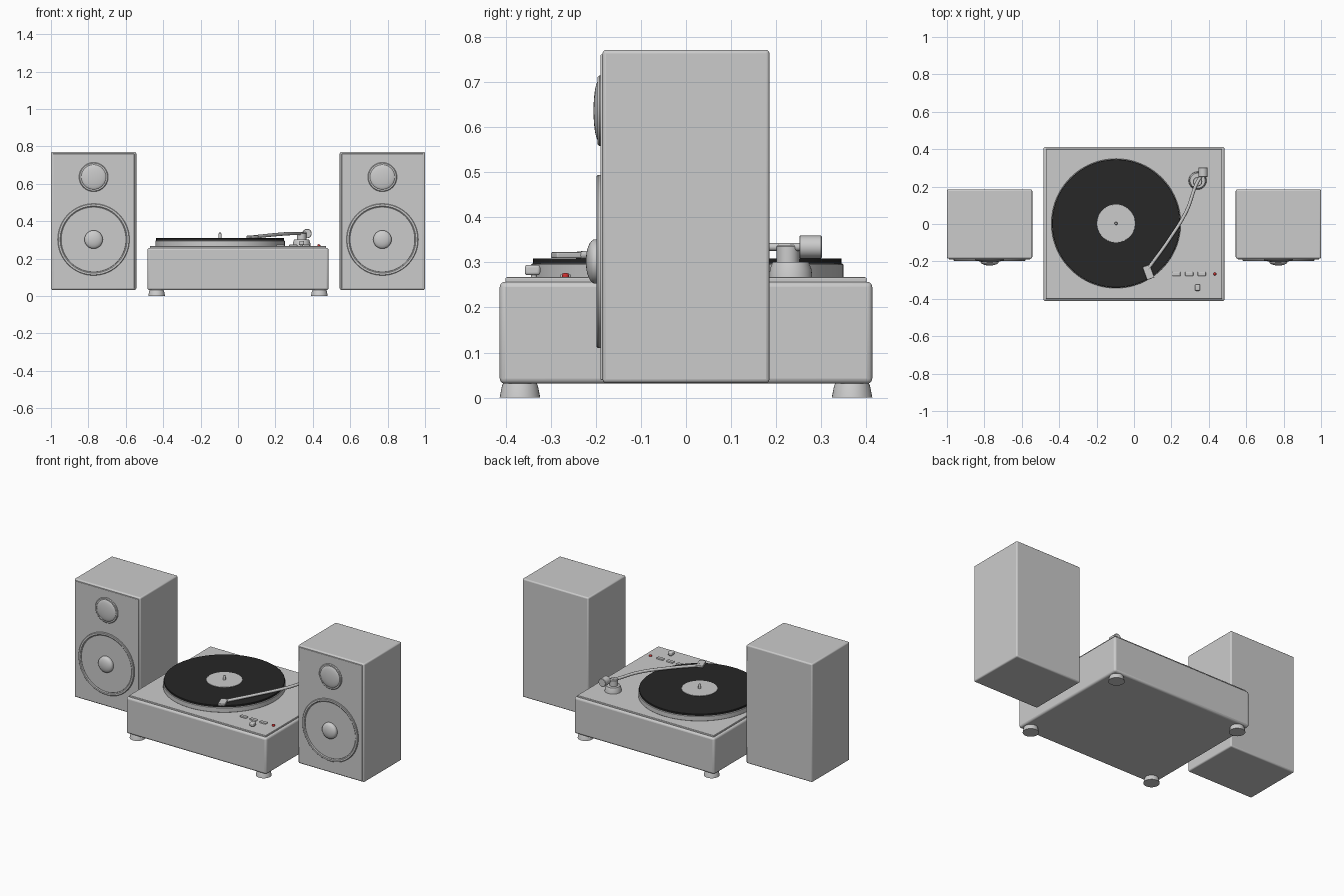
import bpy, bmesh, math
from mathutils import Matrix, Vector

if "Cube" in bpy.data.objects:
    bpy.data.objects.remove(bpy.data.objects["Cube"])


def finish(name, bm, mat=None, bevel=0):
    bmesh.ops.recalc_face_normals(bm, faces=bm.faces)
    me = bpy.data.meshes.new(name)
    bm.to_mesh(me)
    bm.free()
    ob = bpy.data.objects.new(name, me)
    bpy.context.collection.objects.link(ob)
    if mat:
        me.materials.append(mat)
    if bevel:
        m = ob.modifiers.new("bevel", 'BEVEL')
        m.width, m.segments = bevel, 3
    bpy.ops.object.select_all(action='DESELECT')
    bpy.context.view_layer.objects.active = ob
    ob.select_set(True)
    bpy.ops.object.shade_smooth_by_angle(angle=math.radians(35))
    return ob


def box(name, center, size, bevel=0.004, rot=0, mat=None):
    bm = bmesh.new()
    bmesh.ops.create_cube(bm, size=1, matrix=Matrix.Translation(center)
                          @ Matrix.Rotation(rot, 4, 'Z') @ Matrix.Diagonal((*size, 1)))
    return finish(name, bm, mat, bevel)


def lathe(name, origin, profile, axis=(0, 0, 1), mat=None, n=64):
    """Revolve (radius, height) points about an axis through origin."""
    bm = bmesh.new()
    place = Matrix.Translation(origin) @ Vector((0, 0, 1)).rotation_difference(
        Vector(axis)).to_matrix().to_4x4()
    rings = []
    for r, h in profile:
        if r < 1e-6:
            rings.append([bm.verts.new(place @ Vector((0, 0, h)))] * n)
        else:
            rings.append([bm.verts.new(place @ Vector((r * math.cos(a), r * math.sin(a), h)))
                          for a in (2 * math.pi * i / n for i in range(n))])
    for a, b in zip(rings, rings[1:]):
        for i in range(n):
            j = (i + 1) % n
            vs = list(dict.fromkeys((a[i], a[j], b[j], b[i])))
            if len(vs) > 2:
                bm.faces.new(vs)
    return finish(name, bm, mat)


def disc(r, z0, z1, b=0.002):
    return [(0, z0), (r - b, z0), (r, z0 + b), (r, z1 - b), (r - b, z1), (0, z1)]


def dome(r, h0, h1, steps=8):
    return [(0, 0), (r, 0)] + [
        (r * math.cos(t), h0 + (h1 - h0) * math.sin(t))
        for t in (math.pi / 2 * i / steps for i in range(steps + 1))]


def tube(name, points, radius):
    cu = bpy.data.curves.new(name, 'CURVE')
    cu.dimensions = '3D'
    cu.bevel_depth, cu.bevel_resolution, cu.use_fill_caps = radius, 4, True
    sp = cu.splines.new('BEZIER')
    sp.bezier_points.add(len(points) - 1)
    for bp, p in zip(sp.bezier_points, points):
        bp.co = p
        bp.handle_left_type = bp.handle_right_type = 'AUTO'
    bpy.context.collection.objects.link(bpy.data.objects.new(name, cu))


def colour(name, rgb):
    m = bpy.data.materials.new(name)
    m.diffuse_color = (*rgb, 1)
    m.use_nodes = True
    m.node_tree.nodes["Principled BSDF"].inputs["Base Color"].default_value = m.diffuse_color
    return m


black = colour("vinyl", (0.02, 0.02, 0.02))
red = colour("red", (0.6, 0.03, 0.03))

# Speakers
for side, x in (("left", -0.772), ("right", 0.772)):
    box(side + "_speaker_cabinet", (x, 0, 0.402), (0.456, 0.37, 0.738), 0.008)
    box(side + "_speaker_baffle", (x, -0.182, 0.4), (0.436, 0.015, 0.722), 0.003)
    front = (0, -1, 0)
    lathe(side + "_woofer_ring", (x, -0.187, 0.302),
          [(0.174, 0), (0.192, 0), (0.192, 0.008), (0.189, 0.011), (0.179, 0.011),
           (0.174, 0.007), (0.174, 0)], front)
    lathe(side + "_woofer_cone", (x, -0.187, 0.302), disc(0.175, 0, 0.006), front)
    lathe(side + "_woofer_cap", (x, -0.187, 0.302), dome(0.049, 0.015, 0.035), front)
    lathe(side + "_tweeter_ring", (x, -0.187, 0.636),
          [(0.066, 0), (0.078, 0), (0.078, 0.005), (0.074, 0.009), (0.066, 0.009), (0.066, 0)],
          front)
    lathe(side + "_tweeter_dome", (x, -0.187, 0.636), dome(0.067, 0.006, 0.018), front)

# Turntable body and feet
box("plinth", (0, 0, 0.144), (0.968, 0.826, 0.226), 0.012)
box("top_plate", (0, 0, 0.26), (0.942, 0.8, 0.014), 0.003)
for i, (sx, sy) in enumerate(((-1, -1), (1, -1), (-1, 1), (1, 1))):
    lathe(f"foot_{i + 1}", (sx * 0.435, sy * 0.368, 0),
          [(0, 0), (0.045, 0), (0.04, 0.026), (0.037, 0.033), (0, 0.033)], n=32)

# Platter and record
hub = (-0.096, 0.003, 0)
lathe("platter", hub, disc(0.346, 0.265, 0.298, 0.003), n=96)
lathe("record", hub, disc(0.342, 0.297, 0.309, 0.001), mat=black, n=96)
lathe("record_label", hub, disc(0.102, 0.306, 0.311, 0.0005))
lathe("spindle", hub, [(0, 0.305), (0.008, 0.305), (0.008, 0.33), (0.005, 0.338), (0, 0.34)], n=24)

# Tonearm
lathe("tonearm_base", (0.34, 0.232, 0),
      [(0, 0.265), (0.048, 0.265), (0.046, 0.285), (0.04, 0.301), (0, 0.301)])
lathe("tonearm_pivot", (0.34, 0.226, 0), disc(0.025, 0.298, 0.338, 0.003), n=40)
tube("tonearm", [(0.369, 0.27, 0.334), (0.338, 0.222, 0.334), (0.281, 0.07, 0.334),
                 (0.19, -0.08, 0.327), (0.075, -0.24, 0.315)], 0.009)
lathe("counterweight", (0.369, 0.251, 0.334), disc(0.025, 0, 0.05), (0, 1, 0), n=40)
box("headshell", (0.077, -0.258, 0.316), (0.042, 0.074, 0.013), 0.003, math.radians(20))

# Controls
for i, x in enumerate((0.227, 0.295, 0.362)):
    box(f"button_{i + 1}", (x, -0.267, 0.269), (0.044, 0.022, 0.012), 0.004)
lathe("power_light", (0.432, -0.267, 0.266), dome(0.008, 0.005, 0.011), mat=red, n=24)
lathe("slider_stem", (0.34, -0.337, 0), disc(0.007, 0.265, 0.28), n=24)
box("slider_knob", (0.34, -0.34, 0.283), (0.028, 0.034, 0.023), 0.006)
